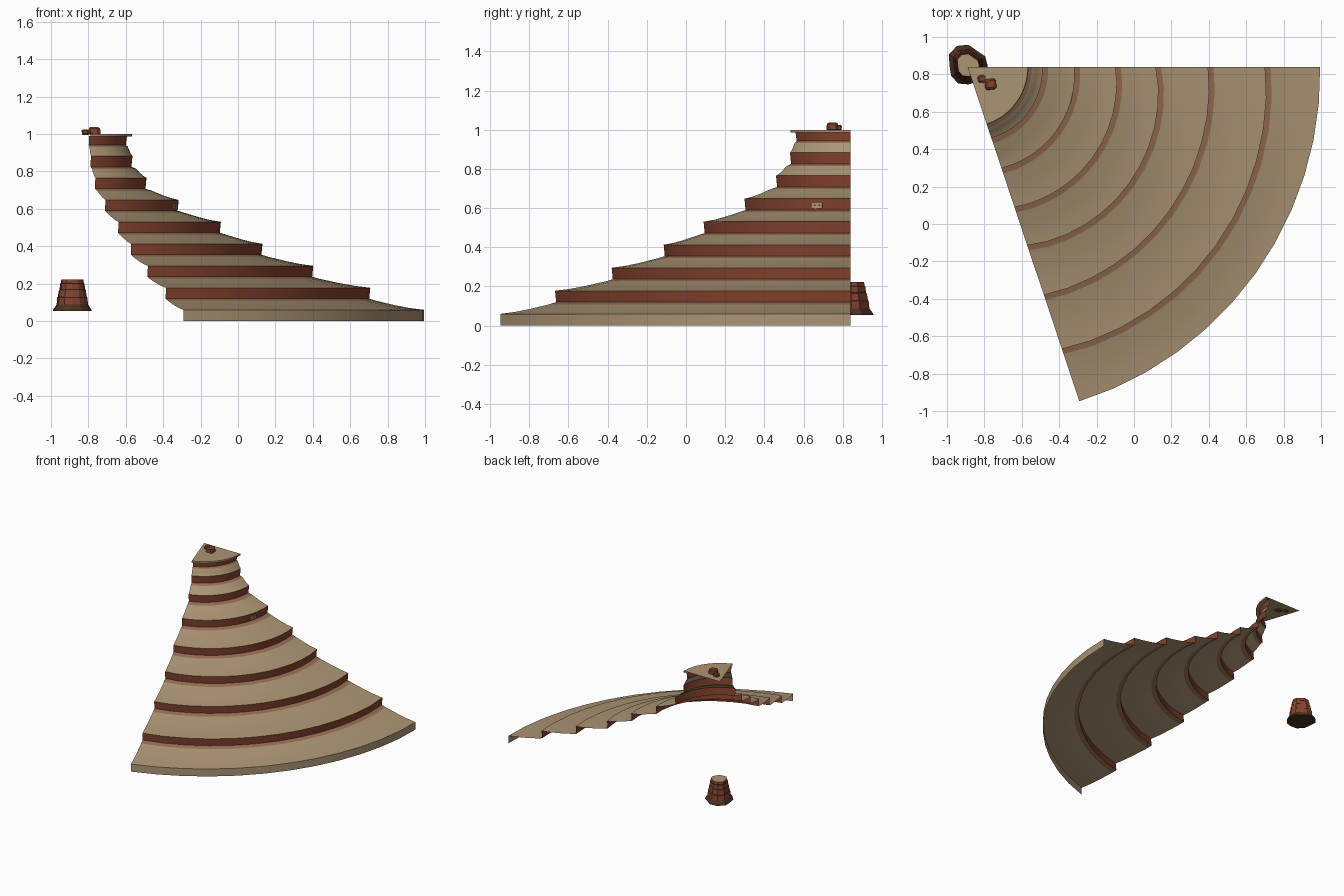
import bpy, bmesh, math, random
from mathutils import Vector, Matrix

random.seed(4)
cube = bpy.data.objects.get("Cube")
if cube:
    bpy.data.objects.remove(cube, do_unlink=True)


def material(name, rgb):
    m = bpy.data.materials.new(name)
    m.use_nodes = True
    m.diffuse_color = (*rgb, 1)
    bsdf = next(n for n in m.node_tree.nodes if n.type == 'BSDF_PRINCIPLED')
    bsdf.inputs["Base Color"].default_value = (*rgb, 1)
    bsdf.inputs["Roughness"].default_value = 0.9
    return m


TAN, RED, FOOT, DARK = range(4)
MATS = [material("sandstone_tan", (0.41, 0.30, 0.175)),
        material("rock_red", (0.23, 0.055, 0.028)),
        material("dusty_brown", (0.31, 0.155, 0.085)),
        material("dark_earth", (0.07, 0.03, 0.015))]


def finish(bm, name, smooth=True):
    mesh = bpy.data.meshes.new(name)
    bm.to_mesh(mesh)
    bm.free()
    for m in MATS:
        mesh.materials.append(m)
    ob = bpy.data.objects.new(name, mesh)
    bpy.context.scene.collection.objects.link(ob)
    if smooth:
        bpy.ops.object.select_all(action='DESELECT')
        ob.select_set(True)
        bpy.context.view_layer.objects.active = ob
        bpy.ops.object.shade_smooth_by_angle(angle=math.radians(28))
    return ob


def bridge(bm, low, high, mat, closed=False):
    n = len(low)
    for j in range(n if closed else n - 1):
        k = (j + 1) % n
        bm.faces.new((low[j], low[k], high[k], high[j])).material_index = mat


# Terraced slope: a wedge swept about its apex
APEX = Vector((-0.89, 0.84, 0))
SWEEP = math.radians(71.5)
SEGMENTS = 12


def arc(bm, r, z, bulge=0):
    ring = []
    for j in range(SEGMENTS + 1):
        t = j / SEGMENTS
        a = (t - 1) * SWEEP
        rr = r + bulge * math.sin(math.pi * t) ** 0.8
        ring.append(bm.verts.new(APEX + Vector((rr * math.cos(a), rr * math.sin(a), z))))
    return ring


# Radius and mid-sweep bulge of each riser, from the bottom up
STEPS = [(1.585, .045), (1.28, .04), (1.0, .06), (0.785, .035), (0.565, .015),
         (0.395, .005), (0.32, 0), (0.29, 0)]
RISE, RISER = 0.1175, 0.058

bm = bmesh.new()
ring = arc(bm, 1.885, 0, 0.01)
top = arc(bm, 1.885, 0.06, 0.01)
bridge(bm, ring, top, TAN)
prev_r, prev_b, prev_z = 1.885, 0.01, 0.06
for i, (r, b) in enumerate(STEPS):
    z = 0.12 + RISE * i
    foot = min(0.035, (prev_r - r) * 0.3)
    # Concave ledge rising to the brown foot of the next riser
    for t, h in ((0.3, 0.17), (0.6, 0.42), (1.0, 0.82)):
        rr = prev_r + (r + foot - prev_r) * t
        nxt = arc(bm, rr, prev_z + (z - prev_z) * h, prev_b + (b - prev_b) * t)
        bridge(bm, top, nxt, TAN)
        top = nxt
    base = arc(bm, r, z, b)
    bridge(bm, top, base, FOOT)
    prev_z = z + (RISER if i < len(STEPS) - 1 else 0.046)
    prev_r, prev_b = r + 0.006, b
    top = arc(bm, prev_r, prev_z, b)
    bridge(bm, base, top, RED)
finish(bm, "terraced_slope")

# Overhanging summit cap
bm = bmesh.new()
inner = arc(bm, 0.296, 0.987)
low = arc(bm, 0.323, 0.987)
high = arc(bm, 0.323, 1.0)
bridge(bm, inner, low, TAN)
bridge(bm, low, high, TAN)
tip = bm.verts.new(APEX + Vector((0, 0, 1.0)))
for a, c in zip(high, high[1:]):
    bm.faces.new((a, c, tip)).material_index = TAN
finish(bm, "summit_cap")

# Free-standing butte with an irregular outline
LOBES = [1.0, 1.0, 0.9, 1.1, 1.2, 1.18, 0.98, 1.04, 1.05, 0.96, 0.95, 0.92]
bm = bmesh.new()


def lobed(r, z):
    n = len(LOBES)
    return [bm.verts.new((-0.885 + r * f * math.cos(math.tau * j / n),
                          0.845 + r * f * math.sin(math.tau * j / n), z))
            for j, f in enumerate(LOBES)]


BUTTE = [(0.103, 0.055, DARK), (0.1, 0.063, DARK), (0.083, 0.088, RED),
         (0.08, 0.125, DARK), (0.077, 0.128, RED), (0.071, 0.165, DARK),
         (0.068, 0.168, RED), (0.064, 0.2, DARK), (0.061, 0.203, RED), (0.058, 0.222, RED)]
rings = [lobed(r, z) for r, z, m in BUTTE]
for a, b, (r, z, m) in zip(rings, rings[1:], BUTTE):
    bridge(bm, a, b, m, closed=True)
bm.faces.new(rings[-1]).material_index = TAN
bm.faces.new(rings[0][::-1]).material_index = DARK
finish(bm, "small_butte", smooth=False)


# Loose boulders on the summit
def boulder(name, loc, size):
    bm = bmesh.new()
    bmesh.ops.create_cube(bm, size=1)
    bmesh.ops.bevel(bm, geom=bm.edges[:], offset=0.2, segments=1, affect='EDGES')
    for v in bm.verts:
        v.co += Vector([random.uniform(-0.04, 0.04) for _ in range(3)])
        v.co = Vector([c * s for c, s in zip(v.co, size)]) + Vector(loc)
    for f in bm.faces:
        f.material_index = RED
    finish(bm, name, smooth=False)


boulder("large_boulder", (-0.768, 0.748, 1.016), (0.062, 0.058, 0.046))
boulder("small_boulder", (-0.815, 0.775, 1.01), (0.04, 0.04, 0.03))


# Small pale plate with dark holes set on a riser
def plate(bm, size, shift, mat):
    made = bmesh.ops.create_cube(bm, size=1)["verts"]
    for v in made:
        v.co = Vector([c * s for c, s in zip(v.co, size)]) + Vector(shift)
    for f in {f for v in made for f in v.link_faces}:
        f.material_index = mat


bm = bmesh.new()
plate(bm, (0.006, 0.055, 0.028), (0, 0, 0), TAN)
for y in (-0.012, 0.012):
    plate(bm, (0.008, 0.009, 0.008), (0.0005, y, 0.003), DARK)
turn = math.radians(-17)
spot = APEX + Vector((0.581 * math.cos(turn), 0.581 * math.sin(turn), 0.612))
bm.transform(Matrix.Translation(spot) @ Matrix.Rotation(turn, 4, 'Z'))
finish(bm, "riser_plate", smooth=False)
